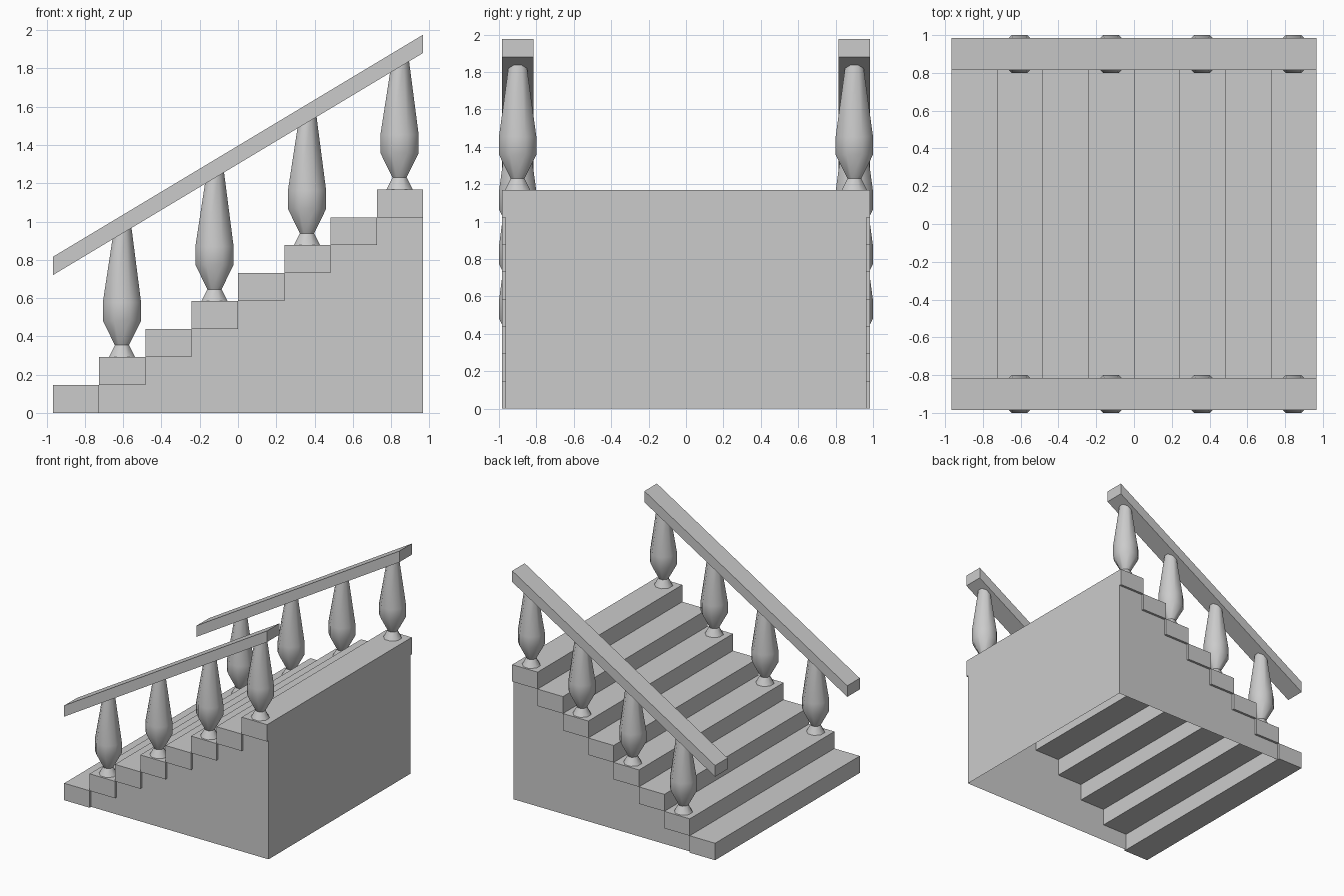
import bpy, bmesh, math

cube = bpy.data.objects.get("Cube")
if cube:
    bpy.data.objects.remove(cube, do_unlink=True)

# One plain stone colour
stone = bpy.data.materials.new("grey_stone")
stone.use_nodes = True
GREY = (0.6, 0.6, 0.6, 1)
stone.diffuse_color = GREY
stone.node_tree.nodes["Principled BSDF"].inputs["Base Color"].default_value = GREY

STEPS = 8
HALF = 0.967                 # half length of the flight
RUN = 2 * HALF / STEPS
RISE = 0.146
SLOPE = 0.6                  # handrail slope


def rail_bottom(x):
    return 1.3 + SLOPE * x


def finish(bm, name):
    bmesh.ops.recalc_face_normals(bm, faces=bm.faces)
    mesh = bpy.data.meshes.new(name)
    bm.to_mesh(mesh)
    bm.free()
    mesh.materials.append(stone)
    obj = bpy.data.objects.new(name, mesh)
    bpy.context.collection.objects.link(obj)
    return obj


def prism(name, profile, y0, y1):
    """Extrude an x-z profile from y0 to y1."""
    bm = bmesh.new()
    face = bm.faces.new([bm.verts.new((x, y0, z)) for x, z in profile])
    ext = bmesh.ops.extrude_face_region(bm, geom=[face], use_keep_orig=True)
    moved = [v for v in ext["geom"] if isinstance(v, bmesh.types.BMVert)]
    bmesh.ops.translate(bm, verts=moved, vec=(0, y1 - y0, 0))
    return finish(bm, name)


def sheet(name, points):
    bm = bmesh.new()
    bm.faces.new([bm.verts.new(p) for p in points])
    return finish(bm, name)


def baluster(name, x, y, base):
    """Eight-sided turned post whose top is cut along the handrail."""
    top = rail_bottom(x) - base
    profile = [(0.068, 0), (0.037, 0.062), (0.1, 0.19), (0.1, 0.285), (0.05, top)]
    bm = bmesh.new()
    rings = []
    for apothem, z in profile:
        r = apothem / math.cos(math.pi / 8)
        ring = []
        for k in range(8):
            a = (k + 0.5) * math.pi / 4
            dx, dy = r * math.cos(a), r * math.sin(a)
            lift = SLOPE * dx if z == top else 0
            ring.append(bm.verts.new((x + dx, y + dy, base + z + lift)))
        rings.append(ring)
    for low, high in zip(rings, rings[1:]):
        for k in range(8):
            n = (k + 1) % 8
            bm.faces.new((low[k], low[n], high[n], high[k]))
    bm.faces.new(rings[0])
    bm.faces.new(rings[-1])
    obj = finish(bm, name)
    bpy.ops.object.select_all(action="DESELECT")
    obj.select_set(True)
    bpy.context.view_layer.objects.active = obj
    bpy.ops.object.shade_smooth_by_angle(angle=math.radians(50))


# Step slabs, each resting on the level of the one before
for i in range(STEPS):
    x0, z0 = -HALF + i * RUN, i * RISE
    prism(f"step_{i + 1}", [(x0, z0), (x0 + RUN, z0), (x0 + RUN, z0 + RISE), (x0, z0 + RISE)],
          -0.985, 0.985)

# Thin side walls following the underside of the steps, open below
outline = [(HALF, 0)]
for i in range(1, STEPS):
    x0 = -HALF + i * RUN
    outline += [(x0, (i - 1) * RISE), (x0, i * RISE)]
outline.append((HALF, (STEPS - 1) * RISE))
for side, y in (("right", -0.965), ("left", 0.965)):
    sheet(f"{side}_wall", [(x, y, z) for x, z in outline])

# Tall end wall
wall_top = (STEPS - 1) * RISE
sheet("end_wall", [(HALF, -0.965, 0), (HALF, 0.965, 0),
                   (HALF, 0.965, wall_top), (HALF, -0.965, wall_top)])

# Handrails and balusters on both sides
for side, s in (("front", -1), ("back", 1)):
    low, high = rail_bottom(-HALF), rail_bottom(HALF)
    prism(f"{side}_handrail", [(-HALF, low), (HALF, high), (HALF, high + 0.096), (-HALF, low + 0.096)],
          s * 0.985, s * 0.815)
    for i in range(1, STEPS, 2):
        baluster(f"{side}_baluster_{i // 2 + 1}", -HALF + (i + 0.5) * RUN - 0.002,
                 s * 0.9, (i + 1) * RISE)
